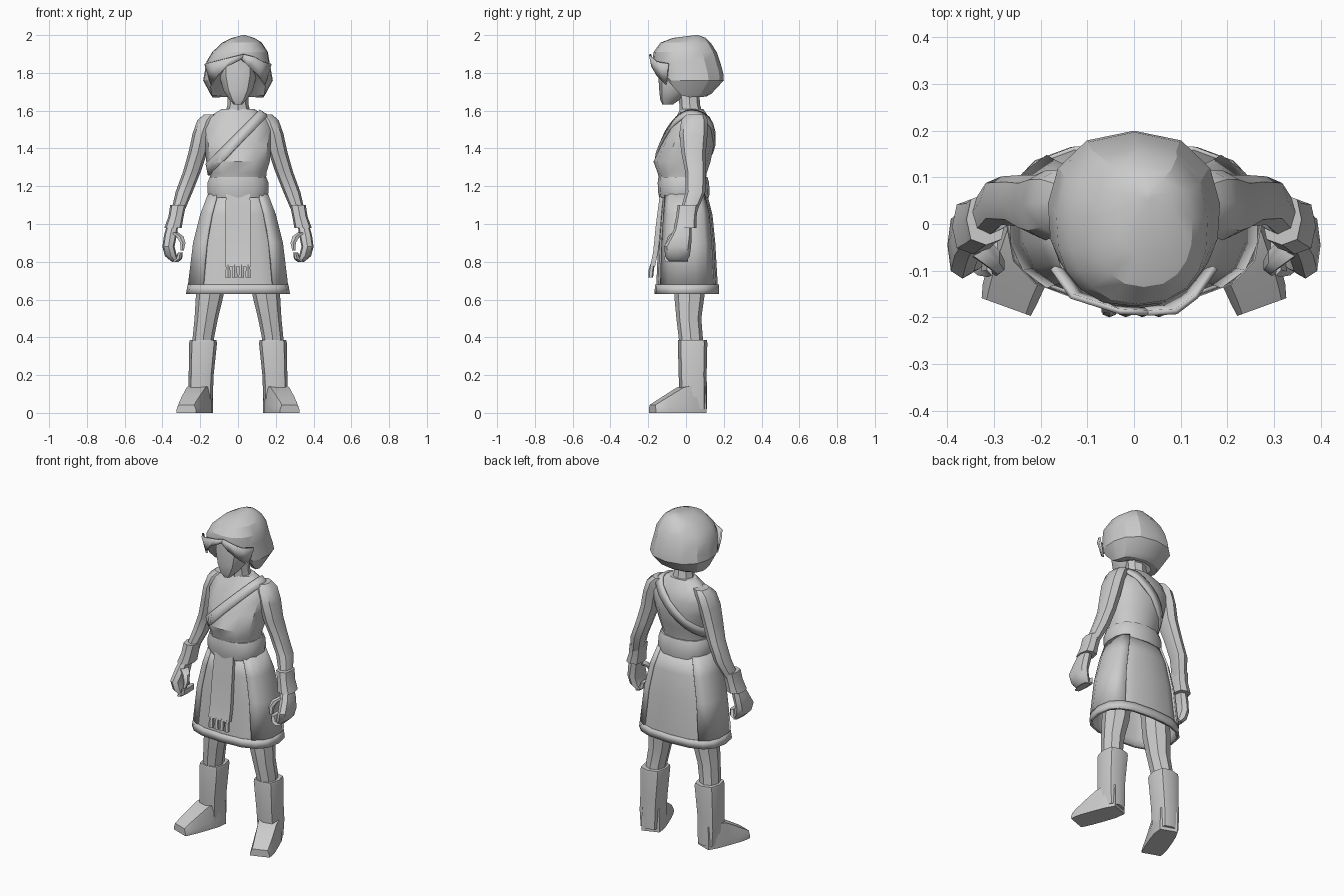
import bpy, bmesh
from math import sin, cos, pi, radians, copysign
from mathutils import Vector


def finish(name, bm, mirror=False, thick=0, angle=35):
    bmesh.ops.remove_doubles(bm, verts=bm.verts, dist=0.0005)
    bmesh.ops.recalc_face_normals(bm, faces=bm.faces)
    me = bpy.data.meshes.new(name)
    bm.to_mesh(me)
    bm.free()
    ob = bpy.data.objects.new(name, me)
    bpy.context.collection.objects.link(ob)
    bpy.ops.object.select_all(action='DESELECT')
    ob.select_set(True)
    bpy.context.view_layer.objects.active = ob
    bpy.ops.object.shade_smooth_by_angle(angle=radians(angle))
    if thick:
        s = ob.modifiers.new("thickness", 'SOLIDIFY')
        s.thickness, s.offset = thick, -1
    if mirror:
        ob.modifiers.new("mirror", 'MIRROR')
    return ob


def skin(name, rings, closed=True, caps=True, **kw):
    """Bridge equal-length point rings into one surface."""
    bm = bmesh.new()
    vs = [[bm.verts.new(p) for p in r] for r in rings]
    n = len(vs[0])
    for a, b in zip(vs, vs[1:]):
        for i in range(n if closed else n - 1):
            j = (i + 1) % n
            bm.faces.new((a[i], a[j], b[j], b[i]))
    if caps:
        bm.faces.new(vs[0])
        bm.faces.new(vs[-1])
    return finish(name, bm, **kw)


def spow(v, p):
    return copysign(abs(v) ** (2 / p), v)


def ring(cx, cy, z, rx, ry, n=8, p=2.0, arc=None):
    if arc:   # degrees measured from the front
        angs = [radians(-90 + arc[0] + (arc[1] - arc[0]) * i / (n - 1)) for i in range(n)]
    else:
        angs = [2 * pi * i / n - pi / 2 for i in range(n)]
    return [(cx + rx * spow(cos(a), p), cy + ry * spow(sin(a), p), z) for a in angs]


def limb(name, rows, n=8, p=2.2, **kw):
    return skin(name, [ring(*r, n=n, p=p) for r in rows], **kw)


def body(name, rows, n=12, p=2.2, grow=0, arc=None, **kw):
    """Rows are height, half width, front y, back y."""
    return skin(name, [ring(0, (f + b) / 2, z, w + grow, (b - f) / 2 + grow, n, p, arc)
                       for z, w, f, b in rows], closed=arc is None, **kw)


def sample(rows, z):
    """Interpolate half width, front and back at a height."""
    z = min(max(z, rows[0][0]), rows[-1][0])
    for a, b in zip(rows, rows[1:]):
        if z <= b[0]:
            t = (z - a[0]) / (b[0] - a[0])
            return [u + (v - u) * t for u, v in zip(a, b)][1:]


# torso, neck and head
torso = [(1.20, .148, -.135, .10), (1.27, .15, -.15, .11), (1.33, .168, -.172, .13),
         (1.42, .178, -.13, .148), (1.50, .19, -.095, .145), (1.56, .165, -.055, .125),
         (1.61, .085, -.03, .09)]
body("torso", torso)
limb("neck", [(0, .03, 1.56, .075, .065), (0, .02, 1.63, .056, .055), (0, .01, 1.75, .055, .055)])
body("head", [(1.632, .022, -.125, -.07), (1.66, .05, -.137, -.03), (1.71, .082, -.142, .03),
              (1.79, .104, -.147, .09), (1.88, .1, -.14, .1), (1.92, .08, -.1, .08)], n=10)

# bob hair: a dome whose lower edge rises over the face
hair = [(1.67, .135, -.085, .10), (1.69, .148, -.11, .135), (1.76, .185, -.155, .2),
        (1.80, .178, -.166, .197), (1.86, .167, -.178, .18), (1.91, .148, -.172, .163),
        (1.96, .105, -.135, .13), (1.985, .06, -.07, .105), (2.0, .006, .05, .065)]
edge = [(0, 1.875), (25, 1.835), (45, 1.785), (62, 1.71), (80, 1.67), (180, 1.675)]


def hair_edge(d):
    for (a, za), (b, zb) in zip(edge, edge[1:]):
        if d <= b:
            return za + (zb - za) * (d - a) / (b - a)


def hair_point(deg, z, scale=1):
    z = max(z, hair_edge(abs(deg)))
    w, f, b = sample(hair, z)
    a = radians(deg - 90)
    lean = .03 * max(0, (z - 1.86) / .14)      # crown sits slightly to one side
    return (lean + scale * w * spow(cos(a), 2.3),
            (f + b) / 2 + scale * (b - f) / 2 * spow(sin(a), 2.3), z)


degs = [-180, -150, -120, -95, -75, -58, -40, -20, 0, 20, 40, 58, 75, 95, 120, 150]
rings = [[hair_point(d, 1.6, .72) for d in degs]]
rings += [[hair_point(d, r[0]) for d in degs] for r in hair]
skin("hair", rings, angle=25)
# swept fringe locks lying over the brow
for side, name in ((-1, "fringe_wide"), (1, "fringe_narrow")):
    top = [(.03, -.185, 1.90), (.03 + side * .06, -.182, 1.885), (side * .13, -.15, 1.86), (side * .17, -.09, 1.85)]
    low = [(.02, -.178, 1.875), (side * .055, -.172, 1.835), (side * .105, -.145, 1.785), (side * .135, -.10, 1.74)]
    skin(name, [top, low], closed=False, caps=False, thick=.012)

# shoulder strap wound diagonally round the torso


def strap_point(a, off):
    lo, hi = 1.2, 1.61
    for _ in range(25):
        z = (lo + hi) / 2
        w, f, b = sample(torso, z)
        x = (w + .01) * cos(a)
        if z < 1.445 + x + off:
            lo = z
        else:
            hi = z
    return Vector((x, (f + b) / 2 + ((b - f) / 2 + .01) * sin(a), z + .008))


strap = []
for off in (-.037, .037):
    strap.append([strap_point(2 * pi * i / 28, off) for i in range(28)])
skin("shoulder_strap", strap, caps=False, thick=.014)

# belt
body("belt", [(1.14, .158, -.142, .122), (1.17, .166, -.148, .125), (1.22, .164, -.15, .122),
              (1.25, .152, -.146, .113)], n=14, p=2.4)

# skirt, hem and overlapping panels
skirt = [(.63, .268, -.16, .168), (.68, .26, -.157, .168), (.90, .233, -.148, .155),
         (1.05, .195, -.136, .14), (1.16, .153, -.125, .112)]
body("skirt", skirt, n=16, p=2.7, caps=False, thick=.012)
body("skirt_hem", skirt[:2], n=16, p=2.7, grow=.007, caps=False, thick=.012)
body("side_panel", skirt[1:], n=6, p=2.7, grow=.008, arc=(38, 142), caps=False,
     thick=.012, mirror=True)

# hanging front sash with fringe
sash = [(-.134, 1.16, .064), (-.155, 1.0, .068), (-.17, .85, .07), (-.186, .775, .07)]
skin("front_sash", [[(-w, y - .004, z), (w, y - .004, z), (w, y + .022, z), (-w, y + .022, z)]
                    for y, z, w in sash])
for i in range(4):
    x = -.053 + .0355 * i
    limb("sash_tassel", [(x, -.178, .785, .01, .012), (x, -.184, .755, .014, .014),
                         (x, -.187, .718, .017, .013)], n=6)

# arms with cuffs
limb("arm", [(.14, .05, 1.58, .04, .05), (.165, .045, 1.55, .05, .07), (.19, .04, 1.48, .05, .075),
             (.212, .04, 1.38, .05, .065), (.243, .05, 1.28, .047, .055), (.285, .05, 1.17, .045, .052),
             (.318, .015, 1.07, .035, .045), (.34, 0, .98, .03, .038)], mirror=True)
limb("wrist_cuff", [(.317, .01, 1.10, .042, .055), (.328, .002, 1.04, .04, .054),
                    (.344, -.005, .98, .046, .06)], p=2.8, mirror=True)

# hands: palm, curled fingers, thumb
limb("palm", [(.345, -.01, 1.0, .03, .04), (.358, -.025, .94, .034, .055), (.368, -.045, .88, .032, .072),
              (.355, -.045, .83, .032, .065), (.335, -.045, .805, .022, .05)], p=2.7, mirror=True)
limb("curled_fingers", [(.335, -.05, .80, .02, .06), (.313, -.052, .815, .017, .062),
                        (.305, -.055, .85, .013, .055)], p=3, mirror=True)
limb("thumb", [(.338, -.045, .955, .024, .028), (.308, -.07, .935, .022, .025),
               (.292, -.088, .90, .016, .02), (.296, -.098, .86, .01, .014)], n=6, mirror=True)

# legs and boots
limb("leg", [(.135, .02, .80, .075, .085), (.15, .018, .62, .073, .08), (.168, .015, .50, .062, .066),
             (.183, .025, .40, .057, .064), (.187, .03, .30, .055, .06)], mirror=True)
limb("boot_shaft", [(.185, .035, .385, .07, .076), (.185, .035, .37, .074, .078), (.195, .035, .20, .066, .074),
                    (.198, .038, .12, .066, .073), (.196, .04, .02, .06, .07)], p=3, mirror=True)
# foot: trapezoid sections from heel to toe
across = Vector((.94, .34, 0))
rows = []
for x, y, w, h, tw in ((.18, .09, .052, .14, .95), (.198, .035, .064, .15, .95), (.222, -.03, .066, .135, .8),
                       (.252, -.11, .066, .085, .75), (.266, -.15, .062, .06, .75), (.274, -.178, .056, .042, .8)):
    c, s = Vector((x, y, 0)), across * w
    up = Vector((0, 0, h))
    mid = Vector((0, 0, h * .35))
    rows.append([c - s, c + s, c + s + mid, c + s * tw + up, c - s * tw + up, c - s + mid])
skin("boot_foot", rows, mirror=True, angle=30)
